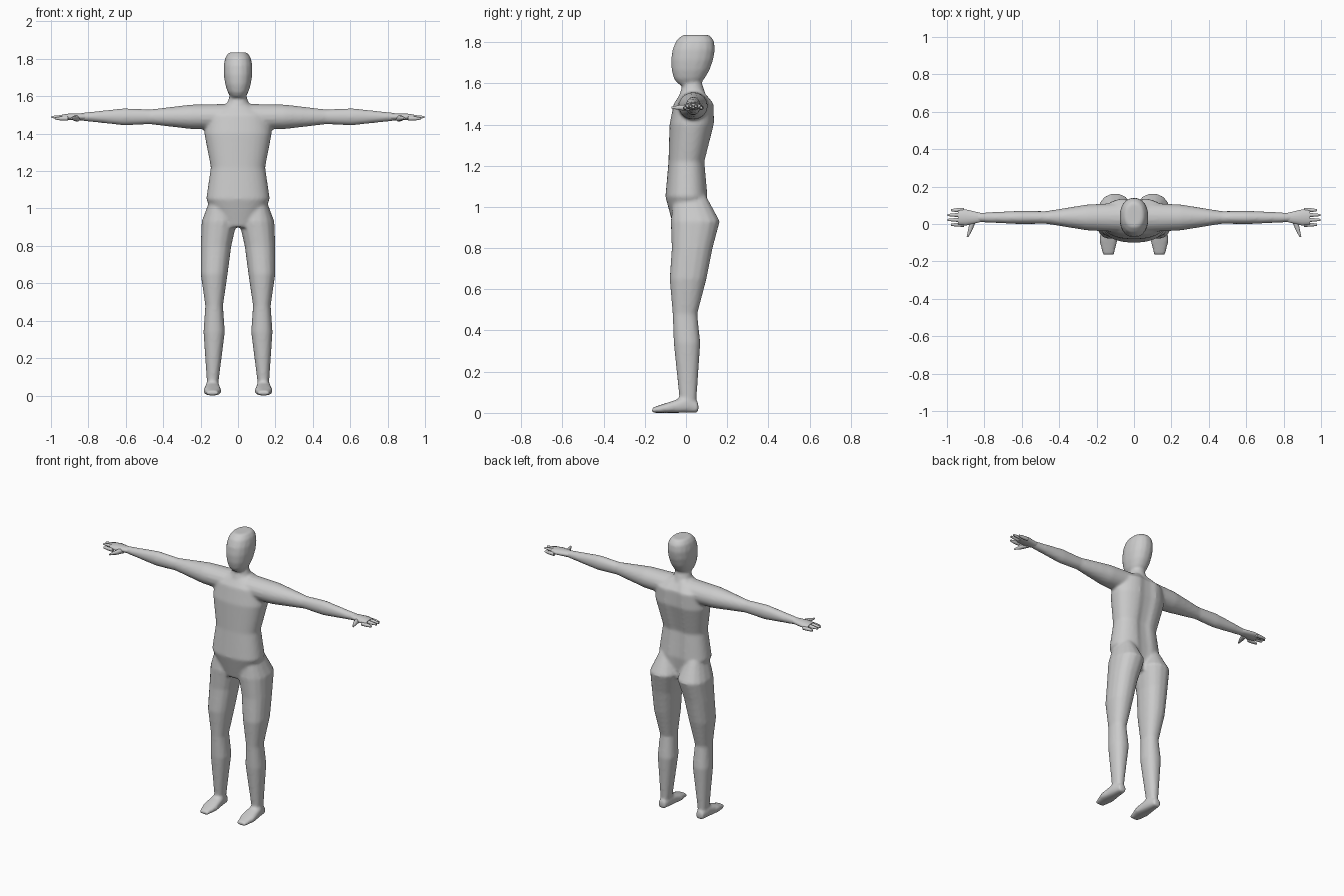
import bpy
import bmesh
import math

cube = bpy.data.objects.get("Cube")
if cube:
    bpy.data.objects.remove(cube, do_unlink=True)

colour = (0.6, 0.6, 0.6, 1)
grey = bpy.data.materials.new("plain grey")
grey.use_nodes = True
grey.diffuse_color = colour
grey.node_tree.nodes["Principled BSDF"].inputs["Base Color"].default_value = colour


def superellipse(angle, power):
    """Point on a unit circle, made boxier as the power falls below one."""
    cosine, sine = math.cos(angle), math.sin(angle)
    return (math.copysign(abs(cosine) ** power, cosine),
            math.copysign(abs(sine) ** power, sine))


def between(low, high):
    """Centre and half size of a span."""
    return (low + high) / 2, (high - low) / 2


def loft(bm, axis, sections, side=1, sides=16, power=1.0, groove=0.0):
    """Closed tube; a section is (position, centre, half size, centre, half size)."""
    rings = []
    for position, centre_a, half_a, centre_b, half_b in sections:
        ring = []
        for i in range(sides):
            u, v = superellipse(math.tau * (i + 0.5) / sides, power)
            a = centre_a + half_a * u
            b = centre_b + half_b * v
            if v > 0:
                b -= groove * math.exp(-(a / 0.035) ** 2)
            points = {"x": (position, a, b), "y": (a, position, b), "z": (a, b, position)}
            x, y, z = points[axis]
            ring.append(bm.verts.new((x * side, y, z)))
        rings.append(ring)
    for low, high in zip(rings, rings[1:]):
        for i in range(sides):
            j = (i + 1) % sides
            bm.faces.new((low[i], low[j], high[j], high[i]))
    bm.faces.new(rings[0])
    bm.faces.new(rings[-1])


def finish(name, bm):
    """Turn a bmesh into a smooth shaded grey object."""
    bmesh.ops.recalc_face_normals(bm, faces=bm.faces)
    mesh = bpy.data.meshes.new(name)
    bm.to_mesh(mesh)
    bm.free()
    mesh.materials.append(grey)
    obj = bpy.data.objects.new(name, mesh)
    bpy.context.collection.objects.link(obj)
    bpy.ops.object.select_all(action="DESELECT")
    obj.select_set(True)
    bpy.context.view_layer.objects.active = obj
    bpy.ops.object.shade_smooth_by_angle(angle=math.radians(60))
    return obj


arm_y, arm_z, foot_x = 0.035, 1.49, 0.137


def add_torso(bm):
    rows = [  # height, half width, front, back
        (0.9, 0.1, -0.06, 0.1),
        (1.05, 0.17, -0.1, 0.11),
        (1.22, 0.145, -0.085, 0.095),
        (1.4, 0.18, -0.08, 0.14),
        (1.5, 0.17, -0.06, 0.14),
        (1.56, 0.06, -0.02, 0.1),
    ]
    sections = [(z, 0, half, *between(front, back)) for z, half, front, back in rows]
    loft(bm, "z", sections, sides=32, power=0.85, groove=0.018)


def add_neck(bm):
    rows = [(1.5, 0.08), (1.6, 0.046), (1.7, 0.046)]  # height, radius
    loft(bm, "z", [(z, 0, r, 0.032, r) for z, r in rows])


def add_head(bm):
    # Egg that narrows and moves forward towards the chin
    steps = 8
    sections = []
    for i in range(1, steps):
        angle = math.pi * i / steps
        low = (1 + math.cos(angle)) / 2
        size = math.sin(angle) ** 0.6 * (1 - 0.25 * low)
        z = 1.715 - 0.13 * math.cos(angle)
        sections.append((z, 0, 0.088 * size, 0.05 - 0.04 * low, 0.118 * size))
    loft(bm, "z", sections, power=0.9)


def add_arm(bm, side):
    rows = [  # distance out, half depth, half height
        (0.04, 0.08, 0.07),
        (0.25, 0.07, 0.066),
        (0.47, 0.034, 0.04),
        (0.61, 0.036, 0.046),
        (0.85, 0.024, 0.02),
    ]
    loft(bm, "x", [(x, arm_y, depth, arm_z, height) for x, depth, height in rows], side)


def add_leg(bm, side):
    rows = [  # height, inner, outer, front, back
        (1.05, 0.05, 0.15, -0.06, 0.1),
        (0.93, 0.005, 0.195, -0.075, 0.165),
        (0.8, 0.035, 0.2, -0.07, 0.13),
        (0.65, 0.055, 0.2, -0.08, 0.1),
        (0.48, 0.08, 0.175, -0.065, 0.055),
        (0.34, 0.07, 0.185, -0.06, 0.07),
        (0.05, 0.107, 0.165, -0.03, 0.05),
    ]
    sections = [(z, *between(inner, outer), *between(front, back))
                for z, inner, outer, front, back in rows]
    loft(bm, "z", sections, side, power=0.88)


def add_foot(bm, side):
    rows = [  # heel to toe, half width, height
        (0.06, 0.025, 0.05),
        (0, 0.037, 0.08),
        (-0.09, 0.048, 0.05),
        (-0.165, 0.03, 0.025),
    ]
    sections = [(y, foot_x, width, *between(0, height)) for y, width, height in rows]
    loft(bm, "y", sections, side, power=0.75)


def add_palm(bm, side):
    rows = [(0.8, 0.02, 0.02), (0.9, 0.044, 0.018), (0.94, 0.038, 0.012)]
    loft(bm, "x", [(x, arm_y, depth, arm_z, height) for x, depth, height in rows], side)


def add_thumb(bm, side):
    rows = [(0.02, 0.86, 0.018), (-0.03, 0.875, 0.013), (-0.07, 0.89, 0.005)]
    loft(bm, "y", [(y, x, r, arm_z - 0.008, r) for y, x, r in rows], side, sides=8)


def add_fingers(bm, side):
    # Middle fingers sit higher and reach further than the outer ones
    for i in range(4):
        offset = i - 1.5
        drop = offset ** 2
        y, z = arm_y + 0.026 * offset, arm_z - 0.004 * drop
        tip = 1 - 0.01 * drop
        rows = [(0.91, 0.012), (0.95, 0.011), (tip, 0.006)]
        loft(bm, "x", [(x, y, r, z, r) for x, r in rows], side, sides=8)


# Body: overlapping lofts fused into one continuous skin
bm = bmesh.new()
for add_part in (add_torso, add_neck, add_head):
    add_part(bm)
for add_part in (add_arm, add_leg, add_foot):
    for side in (1, -1):
        add_part(bm, side)
body = finish("body", bm)
remesh = body.modifiers.new("fuse", "REMESH")
remesh.mode = "VOXEL"
remesh.voxel_size = 0.009
remesh.use_smooth_shade = True
soften = body.modifiers.new("soften joins", "SMOOTH")
soften.iterations = 5

# Hands: palm, thumb and four fingers
for name, side in (("left_hand", 1), ("right_hand", -1)):
    bm = bmesh.new()
    for add_part in (add_palm, add_thumb, add_fingers):
        add_part(bm, side)
    finish(name, bm)
